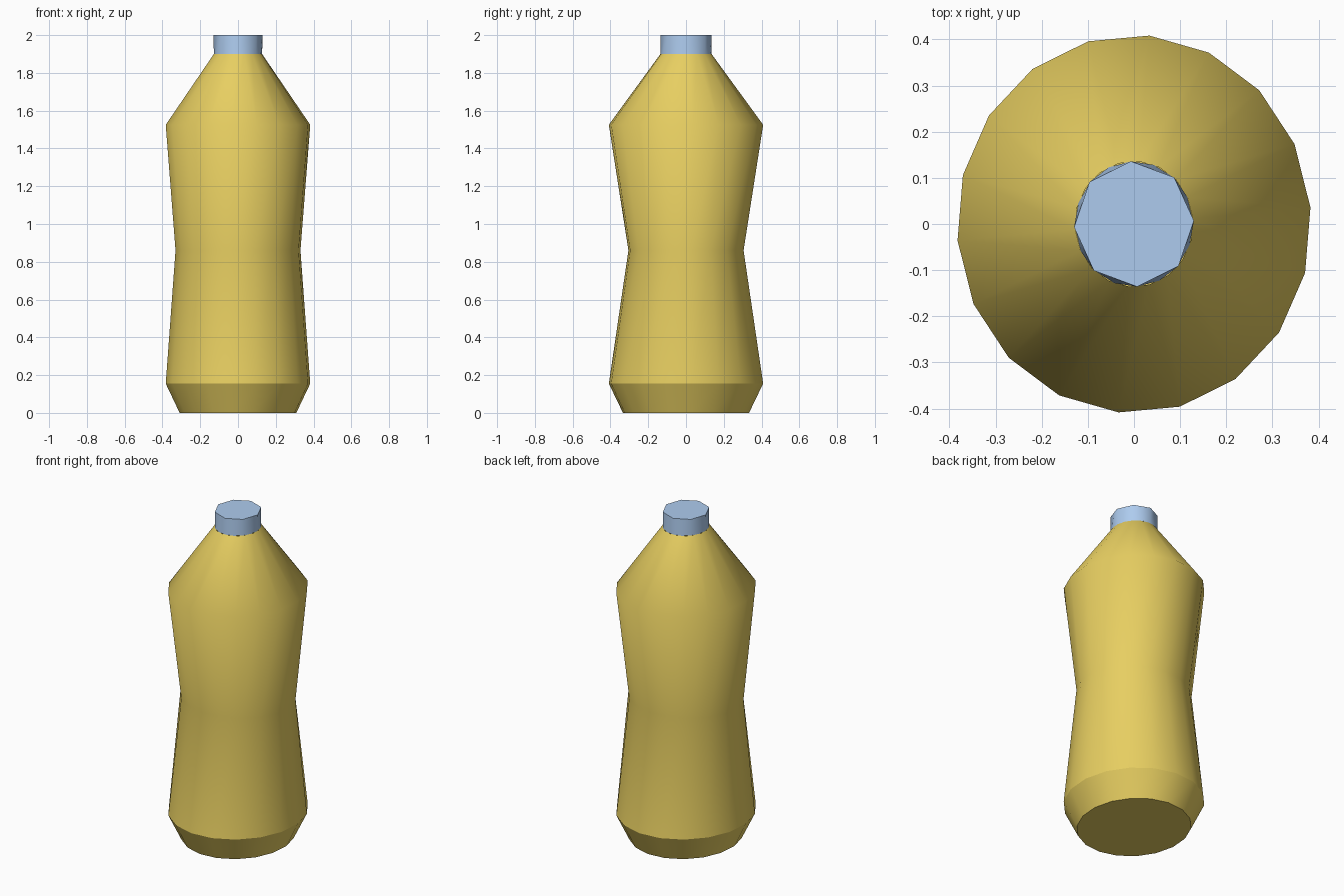
import bpy
import bmesh
from math import cos, sin, radians, pi

if "Cube" in bpy.data.objects:
    bpy.data.objects.remove(bpy.data.objects["Cube"])


def material(name, color):
    mat = bpy.data.materials.new(name)
    mat.diffuse_color = color
    mat.use_nodes = True
    mat.node_tree.nodes["Principled BSDF"].inputs["Base Color"].default_value = mat.diffuse_color
    return mat


def ellipse(rx, ry, z, sides, phase, chord=1.0):
    """Ring of points; chord < 1 pulls in every second point."""
    pts = []
    for i in range(sides):
        a = radians(phase) + 2 * pi * i / sides
        k = chord if i % 2 else 1.0
        pts.append((rx * k * cos(a), ry * k * sin(a), z))
    return pts


def loft(name, rings, mat, sharp_rings, cap_start=False, cap_end=False):
    bm = bmesh.new()
    loops = [[bm.verts.new(p) for p in ring] for ring in rings]
    n = len(loops[0])
    for low, high in zip(loops, loops[1:]):
        for i in range(n):
            j = (i + 1) % n
            bm.faces.new((low[i], low[j], high[j], high[i]))
    if cap_start:
        bm.faces.new(loops[0][::-1])
    if cap_end:
        bm.faces.new(loops[-1])
    for f in bm.faces:
        f.smooth = True
    for k in sharp_rings:
        for i in range(n):
            bm.edges.get((loops[k][i], loops[k][(i + 1) % n])).smooth = False
    mesh = bpy.data.meshes.new(name)
    bm.to_mesh(mesh)
    bm.free()
    mesh.materials.append(mat)
    obj = bpy.data.objects.new(name, mesh)
    bpy.context.collection.objects.link(obj)
    return obj


# Bottle body: base, bevel, oval waist, shoulder, neck
profile = [(0.31, 0.335, 0.0), (0.384, 0.41, 0.155), (0.332, 0.306, 0.86),
           (0.384, 0.41, 1.525), (0.128, 0.136, 1.9)]
loft("bottle_body", [ellipse(*p, 18, 5) for p in profile],
     material("yellow_plastic", (0.80, 0.62, 0.12, 1)), (0, 1, 4), cap_start=True)

# Cap: round at the neck, octagonal on top
loft("bottle_cap",
     [ellipse(0.128, 0.136, 1.9, 16, 3),
      ellipse(0.13, 0.136, 2.0, 16, 3, chord=cos(pi / 8))],
     material("blue_plastic", (0.42, 0.60, 0.86, 1)), (0, 1), cap_end=True)
